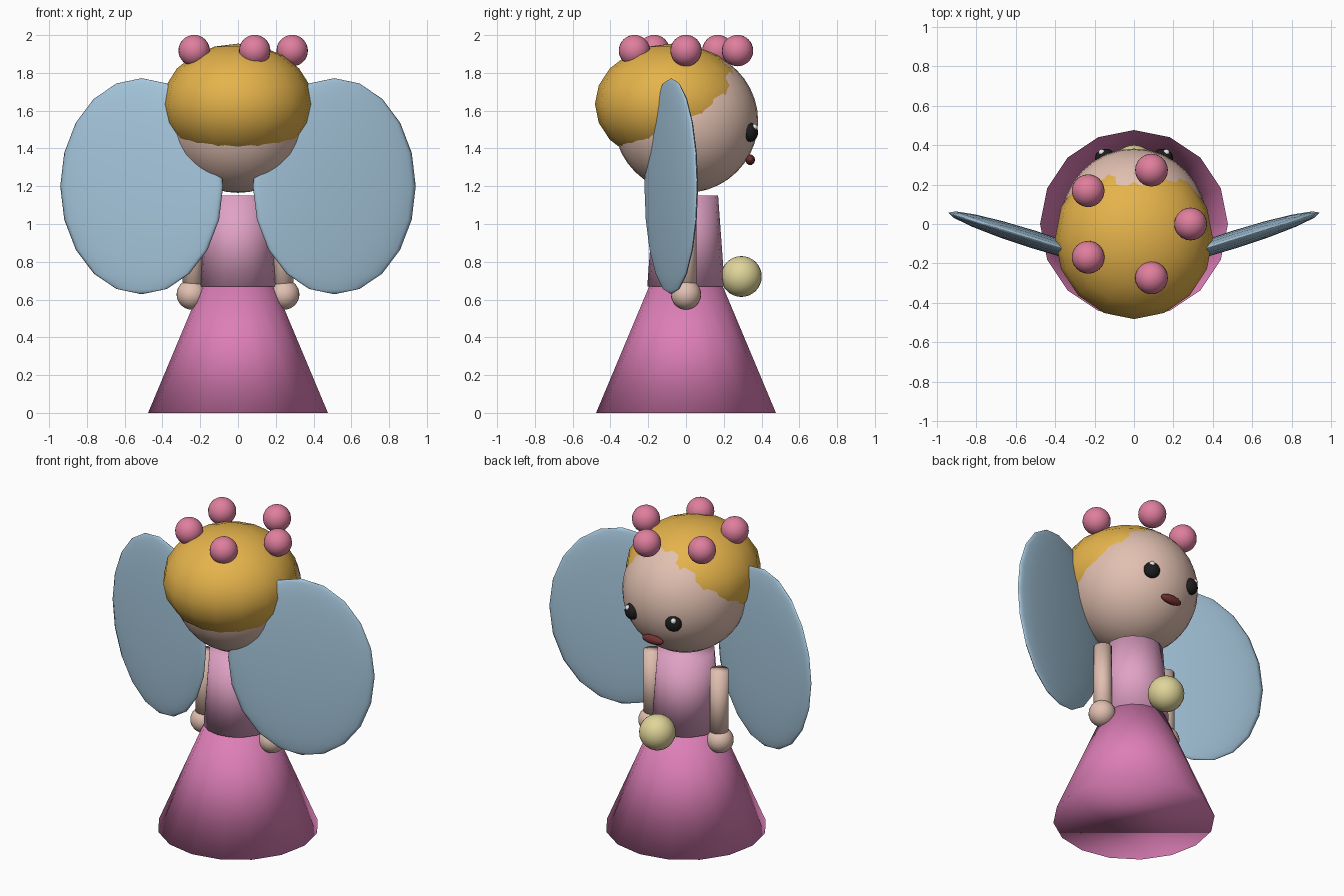
import bpy
from math import radians, sin, cos, tau

cube = bpy.data.objects.get("Cube")
if cube:
    bpy.data.objects.remove(cube, do_unlink=True)


def material(name, r, g, b):
    m = bpy.data.materials.new(name)
    m.use_nodes = True
    m.diffuse_color = (r, g, b, 1)
    for node in m.node_tree.nodes:
        if node.type == 'BSDF_PRINCIPLED':
            node.inputs["Base Color"].default_value = (r, g, b, 1)
            node.inputs["Roughness"].default_value = 0.6
    return m


skin = material("skin", 0.76, 0.53, 0.44)
gold = material("golden_hair", 0.78, 0.45, 0.07)
skirt_pink = material("skirt_pink", 0.72, 0.21, 0.47)
bodice_pink = material("bodice_pink", 0.75, 0.36, 0.56)
rose = material("rose_pink", 0.74, 0.21, 0.34)
wing_blue = material("wing_blue", 0.38, 0.57, 0.72)
pale_yellow = material("pale_yellow", 0.74, 0.66, 0.32)
mouth_red = material("mouth_red", 0.17, 0.03, 0.03)
black = material("eye_black", 0.012, 0.012, 0.012)
white = material("eye_white", 0.85, 0.85, 0.85)


def finish(name, mat):
    ob = bpy.context.object
    ob.name = name
    ob.data.materials.append(mat)
    bpy.ops.object.shade_smooth()
    return ob


def ellipsoid(name, mat, loc, size, turn=0, segments=16, rings=10):
    bpy.ops.mesh.primitive_uv_sphere_add(segments=segments, ring_count=rings,
                                         location=loc, rotation=(0, 0, radians(turn)))
    bpy.context.object.scale = size
    return finish(name, mat)


def ball(name, mat, loc, r):
    return ellipsoid(name, mat, loc, (r, r, r), segments=24, rings=16)


def tapered(name, mat, x, z0, z1, r0, r1):
    bpy.ops.mesh.primitive_cone_add(vertices=16, radius1=r0, radius2=r1, depth=z1 - z0,
                                    location=(x, 0, (z0 + z1) / 2))
    return finish(name, mat)


# Dress
tapered("skirt", skirt_pink, 0, 0, 0.67, 0.476, 0.195)
tapered("bodice", bodice_pink, 0, 0.67, 1.15, 0.205, 0.17)

# Head and hair cap
ellipsoid("head", skin, (0, 0, 1.545), (0.372, 0.382, 0.38), segments=32, rings=20)
ellipsoid("hair", gold, (0, -0.072, 1.635), (0.4, 0.41, 0.32))

# Curl balls in a ring on the hair
for i in range(5):
    a = tau * i / 5
    ball(f"hair_ball_{i + 1}", rose, (0.287 * cos(a), 0.287 * sin(a), 1.918), 0.083)

# Paired parts
for side, s in (("left", 1), ("right", -1)):
    ellipsoid(side + "_wing", wing_blue, (0.51 * s, -0.078, 1.2), (0.452, 0.045, 0.572), 17.5 * s)
    tapered(side + "_arm", skin, 0.24 * s, 0.62, 1.08, 0.055, 0.055)
    ball(side + "_hand", skin, (0.245 * s, 0, 0.627), 0.08)
    ellipsoid(side + "_eye", black, (0.15 * s, 0.342, 1.485), (0.05, 0.038, 0.05), -20 * s)
    ball(side + "_eye_glint", white, (0.164 * s, 0.362, 1.512), 0.017)

# Mouth and the ball held in front
ellipsoid("mouth", mouth_red, (0, 0.34, 1.34), (0.075, 0.025, 0.028))
ball("held_ball", pale_yellow, (0, 0.293, 0.722), 0.108)
